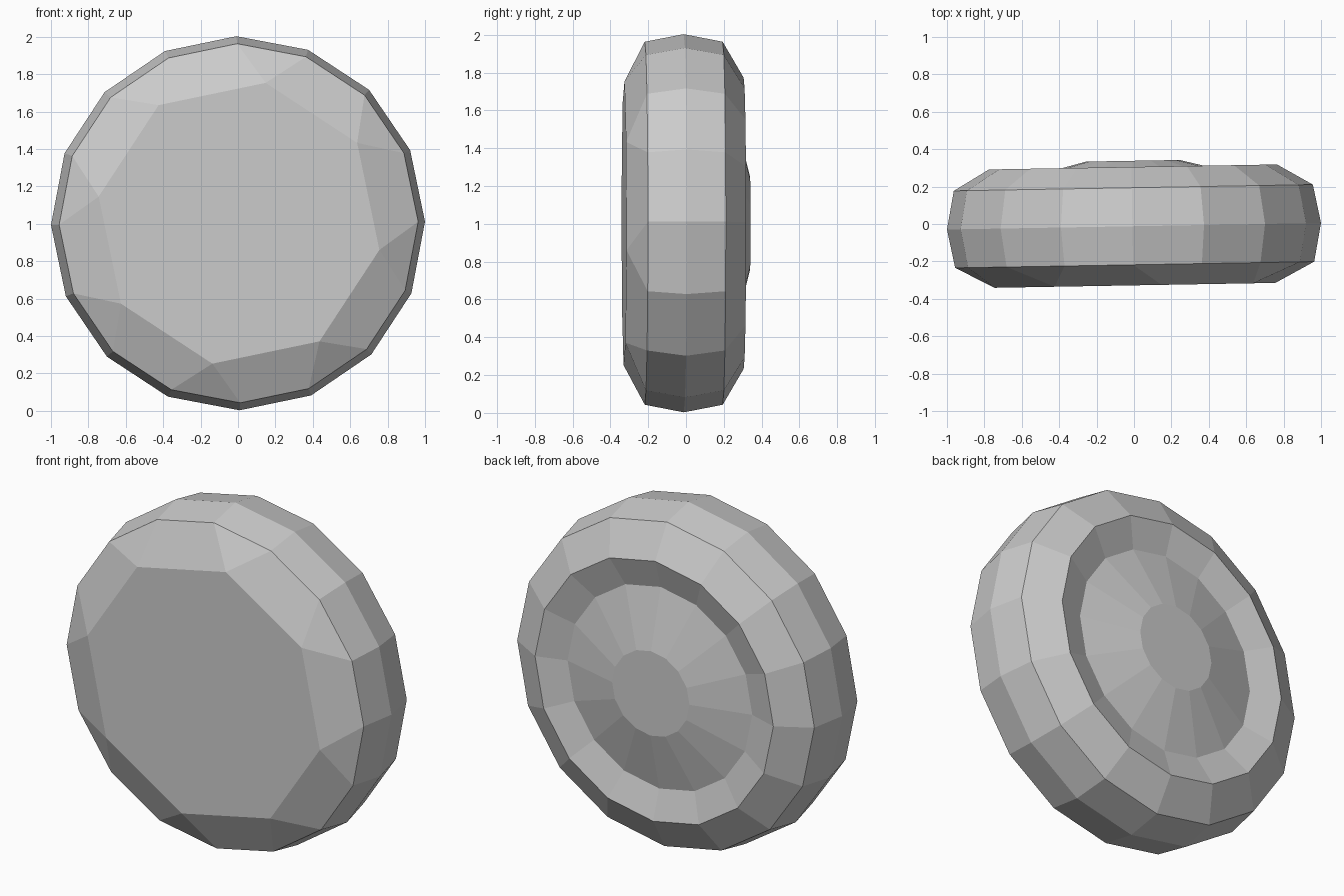
import bpy, bmesh
from math import sin, cos, radians, tau
from mathutils import Matrix

if "Cube" in bpy.data.objects:
    bpy.data.objects.remove(bpy.data.objects["Cube"])

N = 16
bm = bmesh.new()


def ring(radius, y, count=N, offset=0.0):
    pts = [offset + tau * i / count for i in range(count)]
    return [bm.verts.new((radius * cos(a), y, radius * sin(a))) for a in pts]


def bridge(a, b):
    for i in range(N):
        j = (i + 1) % N
        bm.faces.new((a[i], a[j], b[j], b[i]))


# Tread, rear rim, dished wheel face and raised hub: (radius, y)
profile = [(0.96, -0.206), (1.0, 0.0), (0.96, 0.206), (0.77, 0.317),
           (0.597, 0.262), (0.25, 0.35)]
rings = [ring(r, y) for r, y in profile]
for a, b in zip(rings, rings[1:]):
    bridge(a, b)
bm.faces.new(rings[-1])

# Front cap: 16 sides reduced to an octagon, alternating triangles and quads
outer = rings[0]
octagon = ring(0.764, -0.316, 8, tau * 1.5 / N)
for k in range(8):
    a, b, c = (outer[(2 * k + d) % N] for d in (1, 2, 3))
    bm.faces.new((a, b, octagon[k]))
    bm.faces.new((b, c, octagon[(k + 1) % 8], octagon[k]))
bm.faces.new(octagon)

# Slight yaw and roll, then stand on the ground
bm.transform(Matrix.Translation((0, -0.012, 1.003))
             @ Matrix.Rotation(radians(1.0), 4, 'Z')
             @ Matrix.Rotation(radians(-0.5), 4, 'Y'))
bmesh.ops.recalc_face_normals(bm, faces=bm.faces)

mesh = bpy.data.meshes.new("wheel")
bm.to_mesh(mesh)
bm.free()
wheel = bpy.data.objects.new("wheel", mesh)
bpy.context.collection.objects.link(wheel)
